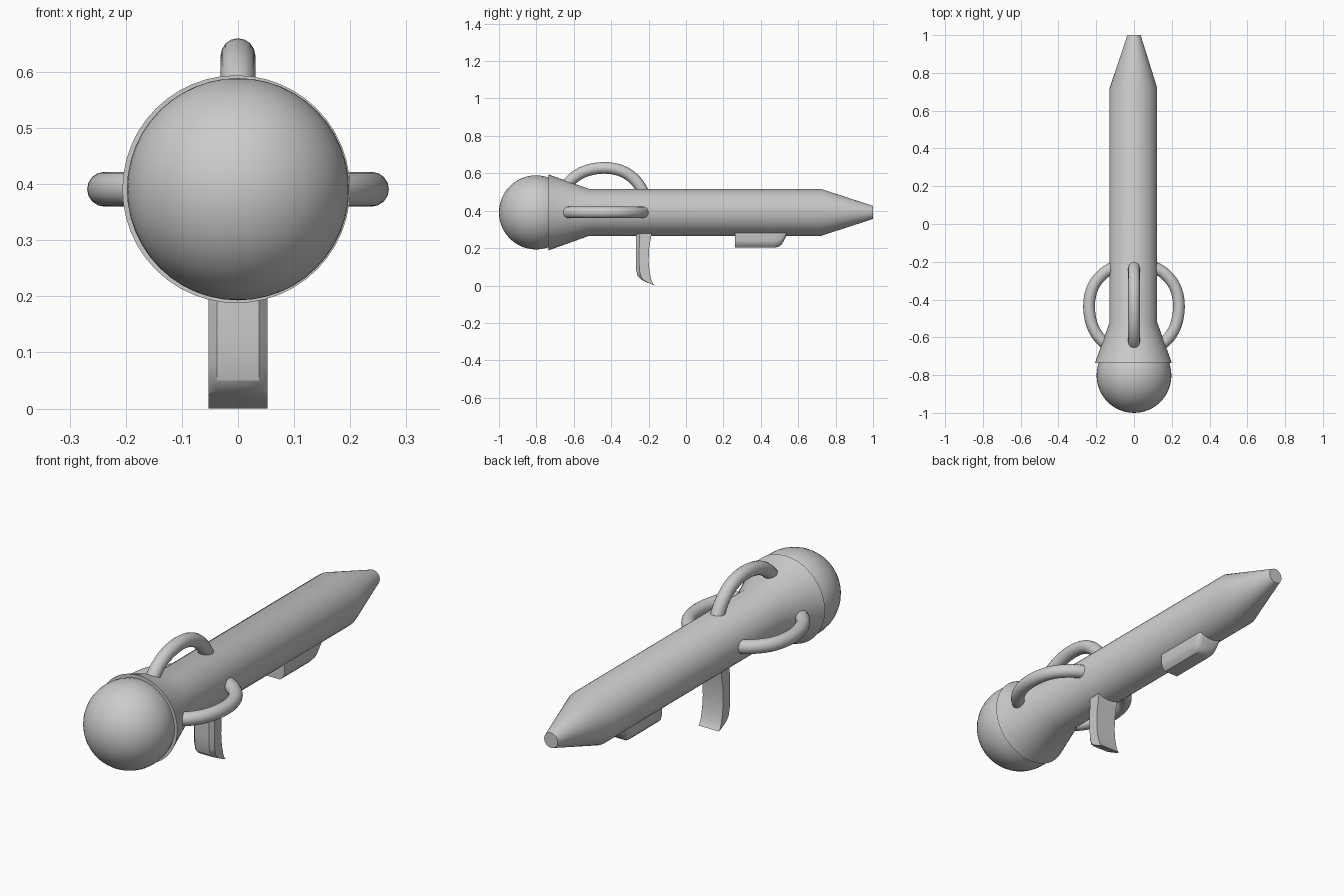
import bpy, bmesh, math
from mathutils import Vector

if "Cube" in bpy.data.objects:
    bpy.data.objects.remove(bpy.data.objects["Cube"])

AXIS_Z = 0.391


def finish(name, bm, angle=35):
    bmesh.ops.recalc_face_normals(bm, faces=bm.faces)
    me = bpy.data.meshes.new(name)
    bm.to_mesh(me)
    bm.free()
    ob = bpy.data.objects.new(name, me)
    bpy.context.collection.objects.link(ob)
    bpy.ops.object.select_all(action='DESELECT')
    ob.select_set(True)
    bpy.context.view_layer.objects.active = ob
    bpy.ops.object.shade_smooth_by_angle(angle=math.radians(angle))
    return ob


def loft(name, rings, angle=35):
    """Skin a list of equal-length closed rings and cap both ends."""
    bm = bmesh.new()
    rows = [[bm.verts.new(p) for p in ring] for ring in rings]
    n = len(rows[0])
    for a, b in zip(rows, rows[1:]):
        for i in range(n):
            j = (i + 1) % n
            bm.faces.new((a[i], a[j], b[j], b[i]))
    bm.faces.new(rows[0])
    bm.faces.new(rows[-1])
    return finish(name, bm, angle)


def circle(y, r, x=0.0, n=48):
    return [(x + r * math.cos(2 * math.pi * i / n), y,
             AXIS_Z + r * math.sin(2 * math.pi * i / n)) for i in range(n)]


# Barrel with flared mouth and tapered tail
loft("barrel", [circle(-0.735, 0.203, -0.003), circle(-0.52, 0.126, -0.003),
                circle(0.72, 0.126, -0.003), circle(1.0, 0.035)], 50)

# Ball in the mouth
bm = bmesh.new()
bmesh.ops.create_uvsphere(bm, u_segments=48, v_segments=24, radius=0.198)
bmesh.ops.translate(bm, vec=(0, -0.802, AXIS_Z), verts=bm.verts)
finish("ball", bm)


# Three looped handles: path is (y, distance from the axis)
PATH = [(-0.665, 0.09), (-0.622, 0.165), (-0.545, 0.218), (-0.44, 0.238),
        (-0.34, 0.22), (-0.265, 0.165), (-0.212, 0.08)]


def spline(points, steps=5):
    pts = [Vector(p) for p in points]
    pts = [2 * pts[0] - pts[1]] + pts + [2 * pts[-1] - pts[-2]]
    out = []
    for a, b, c, d in zip(pts, pts[1:], pts[2:], pts[3:]):
        for k in range(steps):
            t = k / steps
            out.append(0.5 * (2 * b + (c - a) * t + (2 * a - 5 * b + 4 * c - d) * t * t
                              + (3 * b - a - 3 * c + d) * t ** 3))
    return out + [pts[-2]]


def handle(name, angle, tube=0.031, n=16):
    out = Vector((math.cos(angle), 0, math.sin(angle)))
    side = Vector((-math.sin(angle), 0, math.cos(angle)))
    line = spline(PATH)
    rings = []
    for i, p in enumerate(line):
        t = (line[min(i + 1, len(line) - 1)] - line[max(i - 1, 0)]).normalized()
        normal = Vector((0, -t.y, 0)) + out * t.x
        centre = Vector((0, p.x, AXIS_Z)) + out * p.y
        rings.append([centre + tube * (math.cos(a) * normal + math.sin(a) * side)
                      for a in (2 * math.pi * k / n for k in range(n))])
    loft(name, rings, 50)


for name, deg in (("right_handle", 0), ("top_handle", 90), ("left_handle", 180)):
    handle(name, math.radians(deg))

# Rear grip: rows of (z front, y front, z back, y back), chamfered front edges
rows = [(0.30, -0.268, 0.30, -0.18), (0.27, -0.268, 0.27, -0.185),
        (0.20, -0.268, 0.20, -0.197), (0.13, -0.268, 0.13, -0.2),
        (0.08, -0.266, 0.075, -0.195), (0.05, -0.258, 0.03, -0.185),
        (0.032, -0.24, 0.01, -0.176), (0.015, -0.205, 0.0, -0.168)]
rings = []
for zf, yf, zb, yb in rows:
    ym, zm = yf + 0.25 * (yb - yf), zf + 0.25 * (zb - zf)
    half = [(0.037, yf, zf), (0.053, ym, zm), (0.053, yb, zb)]
    rings.append(half + [(-x, y, z) for x, y, z in reversed(half)])
loft("rear_grip", rings, 30)

# Forward grip: rounded underside, sloping up at the tail end
rings = []
for y, bottom in ((0.262, 0.203), (0.475, 0.203), (0.495, 0.207),
                  (0.512, 0.22), (0.525, 0.243), (0.54, 0.275)):
    h = 0.295 - bottom
    half = [(0.058, y, 0.295), (0.058, y, bottom + 0.4 * h),
            (0.052, y, bottom + 0.18 * h), (0.035, y, bottom)]
    rings.append(half + [(-x, yy, z) for x, yy, z in reversed(half)])
loft("forward_grip", rings, 40)
